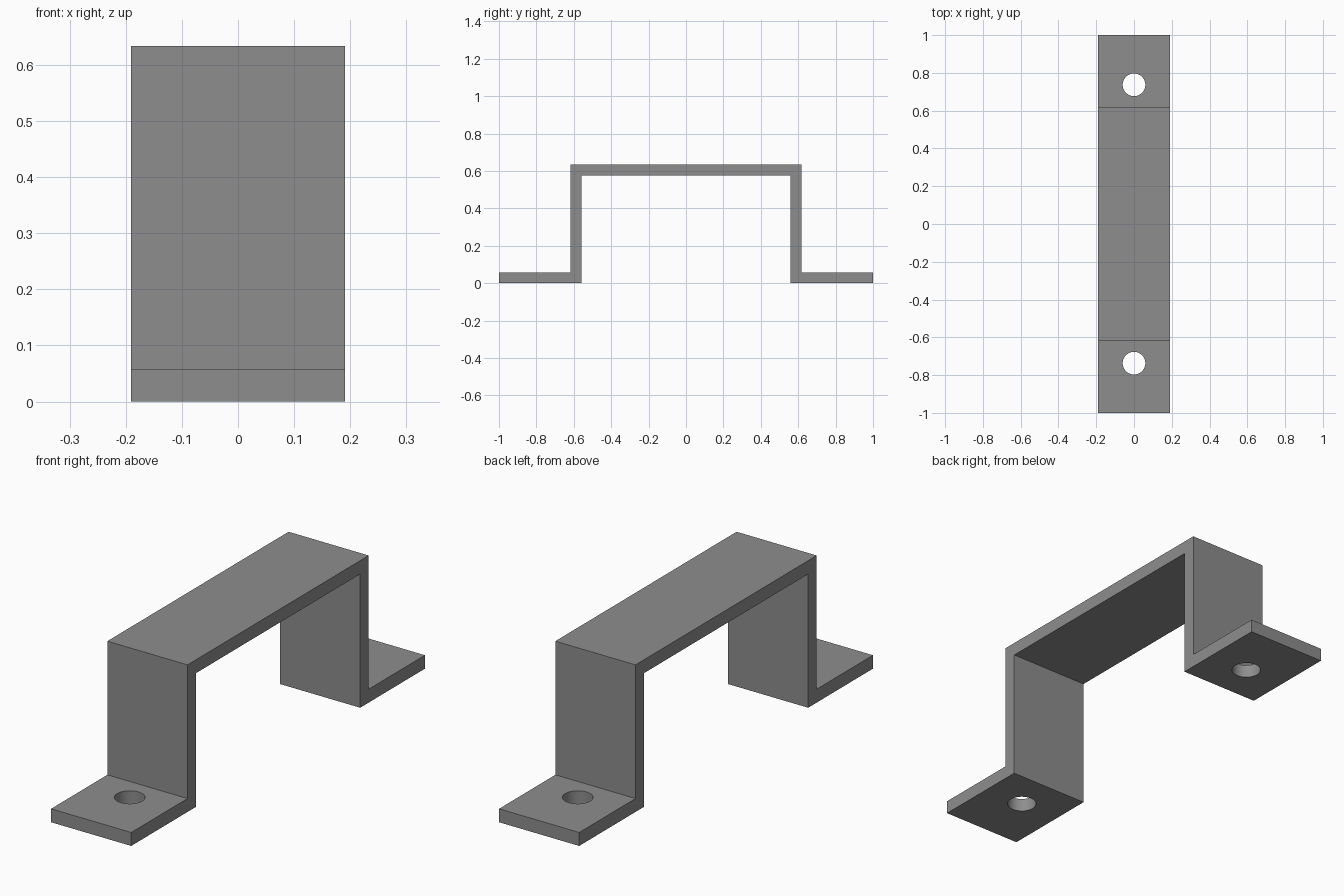
import bpy, bmesh

if "Cube" in bpy.data.objects:
    bpy.data.objects.remove(bpy.data.objects["Cube"])

W = 0.191      # half width
T = 0.058      # sheet thickness
H = 0.634      # total height
LEG = 0.617    # outer face of each leg
HOLE_Y, HOLE_R = 0.737, 0.06

grey = bpy.data.materials.new("plain grey")
grey.diffuse_color = (0.27, 0.27, 0.27, 1)
grey.use_nodes = True
grey.node_tree.nodes["Principled BSDF"].inputs["Base Color"].default_value = grey.diffuse_color

# Bent strap: half of the side outline, mirrored and extruded across x
half = [(1, 0), (1, T), (LEG, T), (LEG, H)]
inner = [(LEG - T, H - T), (LEG - T, 0)]
outline = half + [(-y, z) for y, z in reversed(half)]
outline += [(-y, z) for y, z in reversed(inner)] + inner

bm = bmesh.new()
face = bm.faces.new([bm.verts.new((-W, y, z)) for y, z in outline])
side = bmesh.ops.extrude_face_region(bm, geom=[face])
bmesh.ops.translate(bm, vec=(2 * W, 0, 0),
                    verts=[v for v in side["geom"] if isinstance(v, bmesh.types.BMVert)])
bmesh.ops.recalc_face_normals(bm, faces=bm.faces)
mesh = bpy.data.meshes.new("strap_bracket")
bm.to_mesh(mesh)
bm.free()
mesh.materials.append(grey)
bracket = bpy.data.objects.new("strap_bracket", mesh)
bpy.context.collection.objects.link(bracket)

# Screw holes through both feet
for name, y in (("front_hole_cutter", -HOLE_Y), ("back_hole_cutter", HOLE_Y)):
    bpy.ops.mesh.primitive_cylinder_add(vertices=48, radius=HOLE_R, depth=0.3,
                                        location=(0, y, T / 2))
    cutter = bpy.context.object
    cutter.name = name
    cutter.data.materials.append(grey)
    cutter.hide_render = True
    cutter.hide_set(True)
    cut = bracket.modifiers.new(name, 'BOOLEAN')
    cut.operation = 'DIFFERENCE'
    cut.solver = 'EXACT'
    cut.object = cutter

# Bake the holes, then smooth only their round walls
bpy.context.view_layer.objects.active = bracket
bracket.select_set(True)
for m in list(bracket.modifiers):
    bpy.ops.object.modifier_apply(modifier=m.name)
bpy.ops.object.shade_smooth_by_angle(angle=0.5)
